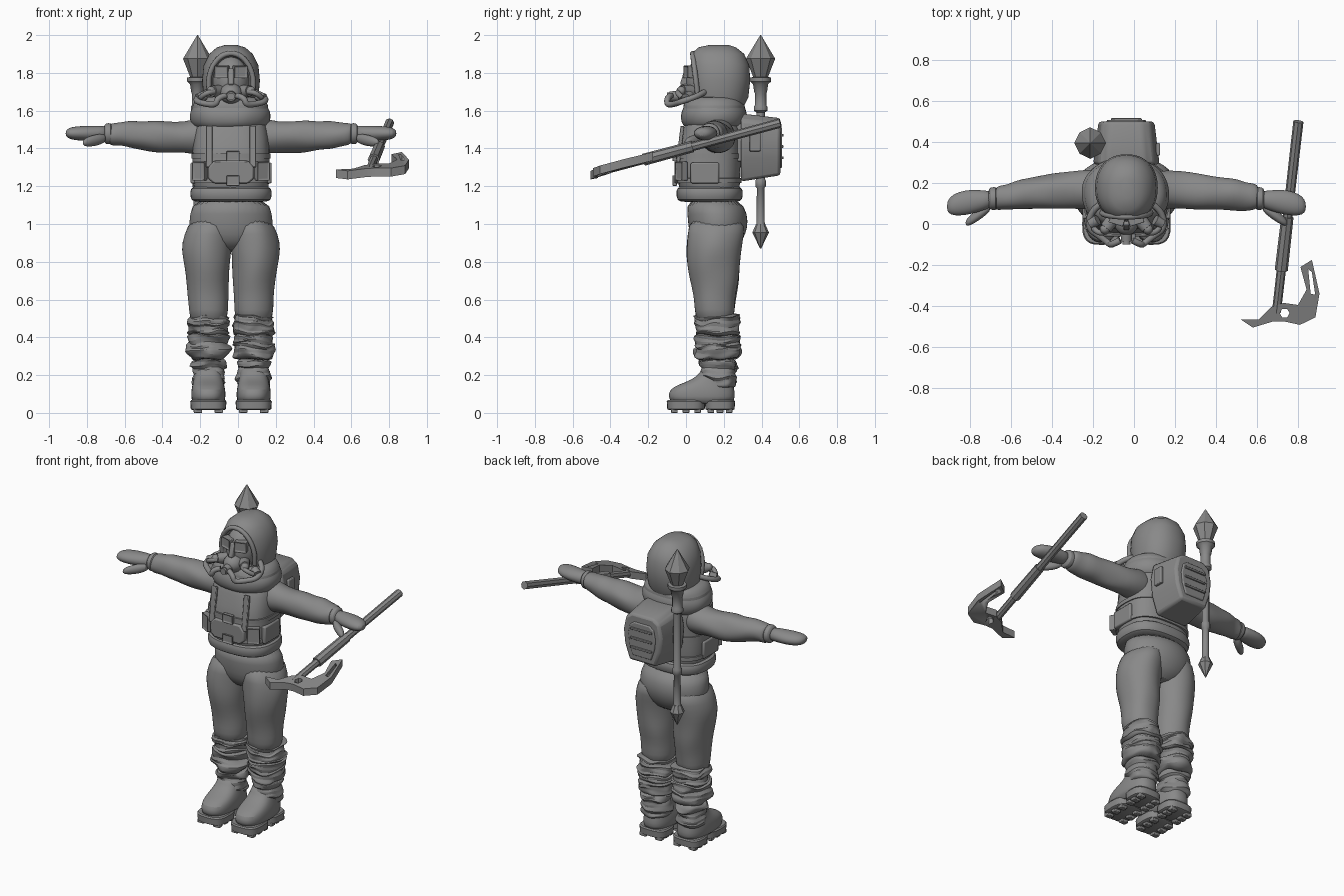
import bpy, bmesh, math, random
from mathutils import Vector, Matrix, noise

random.seed(4)
if "Cube" in bpy.data.objects:
    bpy.data.objects.remove(bpy.data.objects["Cube"])

C = -.037            # the figure's own centre line in x
SIDES = {"right": -1, "left": 1}

grey = bpy.data.materials.new("plain grey")
grey.use_nodes = True
grey.diffuse_color = (.25, .25, .25, 1)
grey.node_tree.nodes["Principled BSDF"].inputs["Base Color"].default_value = grey.diffuse_color


def finish(bm, name, subdiv=0, bevel=0, angle=40):
    """Turn a bmesh into a named, coloured, smooth-shaded object."""
    bmesh.ops.recalc_face_normals(bm, faces=bm.faces)
    mesh = bpy.data.meshes.new(name)
    bm.to_mesh(mesh)
    bm.free()
    mesh.materials.append(grey)
    obj = bpy.data.objects.new(name, mesh)
    bpy.context.collection.objects.link(obj)
    if bevel:
        mod = obj.modifiers.new("bevel", "BEVEL")
        mod.width, mod.segments = bevel, 2
    if subdiv:
        obj.modifiers.new("subdivision", "SUBSURF").levels = subdiv
        obj.modifiers["subdivision"].render_levels = subdiv
    bpy.ops.object.select_all(action="DESELECT")
    obj.select_set(True)
    bpy.context.view_layer.objects.active = obj
    bpy.ops.object.shade_smooth_by_angle(angle=math.radians(angle))
    return obj


def loft(name, axis, rings, n=24, power=2, wobble=0, freq=(9, 9, 9), **opts):
    """Skin superellipse rings (position, centre a, centre b, radius a, radius b)."""
    bm = bmesh.new()
    loops = []
    for t, a, b, ra, rb in rings:
        loop = []
        for i in range(n):
            ang = math.tau * i / n
            u, v = (math.copysign(abs(k) ** (2 / power), k) for k in (math.cos(ang), math.sin(ang)))
            u, v = a + ra * u, b + rb * v
            co = Vector({"x": (t, u, v), "y": (u, t, v), "z": (u, v, t)}[axis])
            co += wobble * noise.noise_vector(Vector(c * f for c, f in zip(co, freq)))
            loop.append(bm.verts.new(co))
        loops.append(loop)
    for lo, hi in zip(loops, loops[1:]):
        for i in range(n):
            j = (i + 1) % n
            bm.faces.new((lo[i], lo[j], hi[j], hi[i]))
    bm.faces.new(loops[0])
    bm.faces.new(loops[-1])
    return finish(bm, name, **opts)


def box(name, loc, size, turn=0, tilt=0, bevel=.008, inset=0):
    """Bevelled block; inset sinks a panel into its front face."""
    bm = bmesh.new()
    bmesh.ops.create_cube(bm, size=1)
    bmesh.ops.scale(bm, vec=size, verts=bm.verts)
    if inset:
        front = [f for f in bm.faces if f.normal.y < -.9]
        bmesh.ops.inset_region(bm, faces=front, thickness=inset, depth=0)
        bmesh.ops.translate(bm, vec=(0, inset, 0), verts=front[0].verts)
    bm.transform(Matrix.Translation(loc) @ Matrix.Rotation(turn, 4, "Z") @ Matrix.Rotation(tilt, 4, "X"))
    return finish(bm, name, bevel=bevel)


def ball(name, loc, radii):
    bm = bmesh.new()
    bmesh.ops.create_uvsphere(bm, u_segments=24, v_segments=16, radius=1)
    bm.transform(Matrix.Translation(loc) @ Matrix.Diagonal((*radii, 1)))
    return finish(bm, name)


def rod(name, start, end, r1, r2, n=12):
    start, end = Vector(start), Vector(end)
    way = end - start
    bm = bmesh.new()
    bmesh.ops.create_cone(bm, cap_ends=True, segments=n, radius1=r1, radius2=r2, depth=way.length)
    bm.transform(Matrix.Translation((start + end) / 2) @ way.to_track_quat("Z", "Y").to_matrix().to_4x4())
    return finish(bm, name)


def hose(name, points, radius):
    curve = bpy.data.curves.new(name, "CURVE")
    curve.dimensions, curve.bevel_depth, curve.bevel_resolution = "3D", radius, 3
    curve.use_fill_caps = True
    curve.resolution_u = 6
    spline = curve.splines.new("NURBS")
    spline.points.add(len(points) - 1)
    for p, co in zip(spline.points, points):
        p.co = (*co, 1)
    spline.use_endpoint_u, spline.order_u = True, 3
    obj = bpy.data.objects.new(name, curve)
    bpy.context.collection.objects.link(obj)
    curve.materials.append(grey)
    bpy.ops.object.select_all(action="DESELECT")
    obj.select_set(True)
    bpy.context.view_layer.objects.active = obj
    bpy.ops.object.convert(target="MESH")


def slab(name, outline, place, depth, shrink=1, **opts):
    """Extrude a flat outline; place(u, v, d) maps it into space."""
    bm = bmesh.new()
    mid = sum((Vector(p) for p in outline), Vector((0, 0))) / len(outline)
    caps = []
    for d, k in ((0, 1), (depth, shrink)):
        pts = [mid + (Vector(p) - mid) * k for p in outline]
        caps.append([bm.verts.new(place(p.x, p.y, d)) for p in pts])
        bm.faces.new(caps[-1])
    for i in range(len(outline)):
        j = i - 1
        bm.faces.new((caps[0][i], caps[0][j], caps[1][j], caps[1][i]))
    return finish(bm, name, **opts)


def cut(obj, *cutters):
    for tool in cutters:
        tool.hide_render = True
        mod = obj.modifiers.new("cut", "BOOLEAN")
        mod.operation, mod.object, mod.solver = "DIFFERENCE", tool, "EXACT"
        bpy.context.view_layer.objects.active = obj
        bpy.ops.object.modifier_apply(modifier=mod.name)
        bpy.data.objects.remove(tool)


# torso, waist roll, pelvis and collar
torso = [(1.14, .125, .19, .155), (1.2, .125, .2, .16), (1.28, .12, .207, .172), (1.38, .12, .205, .17),
         (1.46, .135, .2, .16), (1.53, .145, .185, .15), (1.58, .15, .15, .13)]
loft("vest", "z", [(z, C, y, rx, ry) for z, y, rx, ry in torso], n=32, power=2.7, wobble=.006, subdiv=1)
waist = [(1.115, .19), (1.125, .212), (1.16, .218), (1.19, .214), (1.205, .19)]
loft("waist_roll", "z", [(z, C, .125, r, r - .04) for z, r in waist], n=32, power=2.6, subdiv=1)
pelvis = [(.85, .17, .08, .08), (.91, .165, .2, .135), (.98, .17, .225, .158), (1.05, .167, .218, .16), (1.14, .145, .2, .145)]
loft("pelvis", "z", [(z, C, y, rx, ry) for z, y, rx, ry in pelvis], n=32, subdiv=1)
collar = [(1.5, .17), (1.52, .2), (1.56, .218), (1.6, .212), (1.615, .2), (1.625, .204), (1.66, .185), (1.68, .15)]
loft("collar", "z", [(z, C - .005, .148, r, r * .82) for z, r in collar], n=32, power=2.2, wobble=.006, subdiv=1)

# hood with a face opening
hood_rings = [(1.61, .17, .13, .13), (1.67, .175, .145, .155), (1.76, .177, .153, .163), (1.84, .175, .145, .16),
              (1.9, .168, .115, .14), (1.935, .165, .075, .1), (1.948, .175, .03, .05)]
hood = loft("hood", "z", [(z, C, y, rx, ry) for z, y, rx, ry in hood_rings], n=48, power=2.2)
cut(hood, ball("face_opening", (C, -.01, 1.75), (.118, .16, .155)))
hose("hood_rim", [(C + .12 * math.cos(a), .055 - .02 * math.sin(a), 1.74 + .165 * math.sin(a))
                  for a in (math.pi * (i - 1) / 10 for i in range(13))], .014)

# breathing mask
ball("mask", (C, .1, 1.755), (.098, .1, .135))
ball("snout", (C, .01, 1.69), (.06, .065, .055))
rod("front_valve", (C, 0, 1.68), (C, -.085, 1.675), .032, .026)
rod("valve_cap", (C, -.08, 1.675), (C, -.1, 1.675), .02, .02)
box("nose_bridge", (C, .005, 1.775), (.03, .05, .09), tilt=-.3)

for side, s in SIDES.items():
    def at(d, y, z):
        return (C + s * d, y, z)

    box(side + "_goggle", at(.046, .02, 1.805), (.074, .05, .066), turn=s * .3, inset=.01, bevel=.004)
    rod(side + "_canister", at(.06, .03, 1.7), at(.1, -.02, 1.705), .035, .03)
    ball(side + "_canister_cap", at(.105, -.025, 1.705), (.024, .024, .024))
    rod(side + "_hose_joint", at(.14, .02, 1.68), at(.175, .0, 1.665), .026, .026)
    hose(side + "_hose", [at(.03, -.08, 1.68), at(.07, -.1, 1.67), at(.08, -.1, 1.63), at(.13, -.06, 1.635),
                          at(.19, -.02, 1.65), at(.17, .07, 1.68), at(.12, .1, 1.7)], .016)
    hose(side + "_upper_hose", [at(.09, -.03, 1.7), at(.13, -.06, 1.7), at(.16, -.02, 1.67)], .014)

    # arms, cuffs and mittens
    arm = [(.08, .165, 1.47, .09, .09), (.17, .17, 1.465, .1, .1), (.25, .17, 1.46, .092, .078), (.34, .16, 1.462, .09, .082),
           (.4, .155, 1.465, .086, .084), (.47, .145, 1.468, .078, .075), (.53, .14, 1.473, .074, .076),
           (.58, .13, 1.475, .064, .062), (.63, .128, 1.477, .062, .06), (.65, .125, 1.478, .05, .045)]
    loft(side + "_sleeve", "x", [(C + s * d, *rest) for d, *rest in arm], wobble=.014, subdiv=1)
    cuff = [(.63, .045), (.635, .058), (.665, .056), (.675, .04)]
    loft(side + "_cuff", "x", [(C + s * d, .124, 1.478, r, r) for d, r in cuff], subdiv=1)
    hand = [(.65, .122, .04, .04), (.7, .115, .05, .04), (.76, .108, .062, .041), (.82, .098, .06, .038), (.86, .09, .046, .03), (.876, .085, .02, .012)]
    loft(side + "_mitten", "x", [(C + s * d, y, 1.48, ry, rz) for d, y, ry, rz in hand], n=16, subdiv=1)
    thumb = [(.66, .085, .02), (.7, .062, .032), (.745, .03, .03), (.775, .01, .022), (.785, .005, .008)]
    loft(side + "_thumb", "x", [(C + s * d, y, 1.455 - .2 * (d - .66), r, r) for d, y, r in thumb], n=12, subdiv=1)

    # trouser legs
    leg = [(.46, .12, .155, .098, .1), (.55, .12, .15, .104, .108), (.62, .121, .152, .108, .112), (.7, .122, .153, .113, .13),
           (.78, .128, .145, .122, .14), (.87, .131, .148, .132, .144), (.94, .12, .157, .13, .15), (1.04, .1, .165, .11, .15)]
    loft(side + "_trouser_leg", "z", [(z, C + s * d, *rest) for z, d, *rest in leg], wobble=.008, subdiv=1)

    # crumpled gaiters, in three slumped folds
    for k, (low, high, r, y) in enumerate(((.41, .52, .108, .167), (.285, .42, .108, .168), (.13, .29, .088, .17))):
        steps = 11
        folds = [(low + (high - low) * i / steps, r - .018 * (i in (0, steps)) + random.uniform(-.007, .009) + .005 * (-1) ** i)
                 for i in range(steps + 1)]
        loft(f"{side}_gaiter_{k + 1}", "z", [(z, C + s * .12, y, q, q + .008) for z, q in folds],
             n=40, wobble=.024, freq=(10, 10, 24), subdiv=1, angle=50)

    # boots with lugged soles
    boot = [(.04, .085, .088, .17), (.09, .083, .092, .178), (.125, .085, .09, .172), (.15, .105, .084, .145),
            (.175, .14, .078, .11), (.21, .165, .075, .09), (.25, .17, .07, .085)]
    loft(side + "_boot", "z", [(z, C + s * .12, *rest) for z, *rest in boot], power=2.5, subdiv=1)
    for part, y, ry in (("toe", .0, .102), ("heel", .18, .08)):
        sole = [(.015, .085), (.02, .093), (.06, .096), (.068, .09)]
        loft(f"{side}_{part}_sole", "z", [(z, C + s * .12, y, r, ry + r - .096) for z, r in sole], power=3)
        for row in (-.6, 0, .6):
            for col in (-1, 1):
                box(f"{side}_{part}_lug", at(.12 + col * .055, y + row * ry, .012), (.045, .035, .024), bevel=.004)

    # vest straps and pockets
    box(side + "_front_strap", at(.115, -.032, 1.41), (.035, .02, .22), tilt=-.12, bevel=.004)
    box(side + "_front_pocket", at(.165, -.025, 1.28), (.075, .04, .1), turn=s * .5, inset=.008)
    box(side + "_side_pocket", at(.2, .1, 1.27), (.03, .15, .11))
    box(side + "_pack_strap", at(.1, .29, 1.43), (.04, .05, .2))
    box(side + "_pack_buckle", at(.155, .365, 1.44), (.02, .06, .11), bevel=.005)

# chest belts, front pouch and buckles
for z, name in ((1.36, "chest_belt"), (1.23, "lower_belt")):
    band = [(-.014, .2, .164), (-.012, .209, .174), (.012, .209, .174), (.014, .2, .164)]
    loft(name, "z", [(z + dz, C, .12, rx, ry) for dz, rx, ry in band], n=48, power=2.7)
    box(name + "_buckle", (C + .01, -.06, z), (.07, .025, .055), inset=.009, bevel=.003)
flap = [(-.12, 1.3), (-.09, 1.335), (.09, 1.335), (.12, 1.3), (.12, 1.24), (.09, 1.215), (-.09, 1.215), (-.12, 1.24)]
slab("front_pouch", flap, lambda u, v, d: (C + u, d - .062, v), .04, bevel=.008)

# backpack with raised panels
half = [(.09, 1.585), (.14, 1.55), (.162, 1.45), (.15, 1.34), (.11, 1.225)]
shell = half + [(-u, v) for u, v in reversed(half)]
slab("backpack", shell, lambda u, v, d: (C + u, .29 + d, v), .21, shrink=.84, bevel=.015)
slab("backpack_panel", shell, lambda u, v, d: (C + u * .62, .49 + d, 1.4 + (v - 1.4) * .62), .018, shrink=.94, bevel=.004)
for z in (1.35, 1.41, 1.47):
    box("backpack_rib", (C, .51, z), (.15, .012, .014), bevel=.003)

# spear slung on the back
SX, SY = -.214, .395
shaft = [(.985, .03), (1.0, .022), (1.19, .02), (1.2, .028), (1.23, .028), (1.24, .022), (1.59, .022), (1.6, .036), (1.62, .036),
         (1.63, .03), (1.69, .03), (1.7, .034), (1.74, .04), (1.755, .056), (1.775, .056), (1.78, .03)]
loft("spear_shaft", "z", [(z, SX, SY, r, r) for z, r in shaft], n=12)
for name, points in (("spear_head", [(1.77, .036), (1.875, .077), (2, .002)]), ("spear_butt", [(1.0, .024), (.955, .044), (.87, .003)])):
    loft(name, "z", [(z, SX, SY, r, r) for z, r in points], n=8, power=1.75 if name == "spear_head" else 2, angle=20)

# axe in the left hand: handle, grip and flat pierced head
top, foot = Vector((.802, .5, 1.535)), Vector((.695, -.43, 1.285))
rod("axe_handle", top, foot, .025, .022, n=8)
rod("axe_sleeve", top.lerp(foot, .5), top.lerp(foot, .78), .03, .032, n=8)


def on_head(u, v, d):
    return (u, v, 1.272 + .26 * (v + .39) + .05 * (u - .7) + d)


blade = [(.52, -.465), (.58, -.505), (.68, -.475), (.73, -.475), (.81, -.492), (.885, -.455), (.905, -.34), (.868, -.175),
         (.812, -.21), (.842, -.32), (.8, -.395), (.73, -.385), (.67, -.405), (.61, -.465)]
head = slab("axe_head", blade, on_head, .045, angle=25)
eye = [(.735 + .024 * math.cos(a), -.435 + .024 * math.sin(a)) for a in (math.tau * i / 6 for i in range(6))]
slot = [(.85, -.22), (.868, -.235), (.884, -.345), (.862, -.34)]
cut(head, *(slab("hole", hole, lambda u, v, d: on_head(u, v, d - .1), .3) for hole in (eye, slot)))
